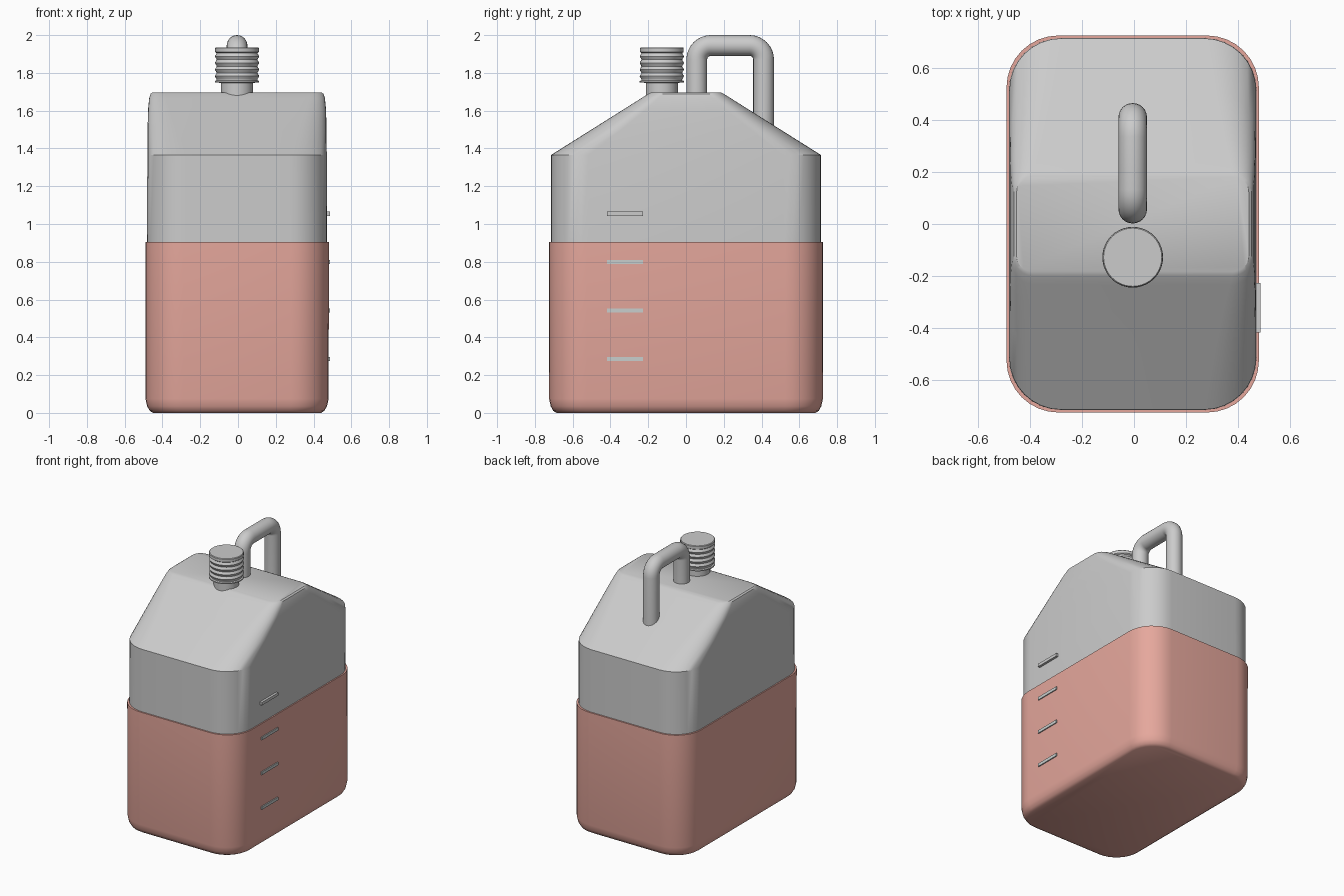
import bpy, bmesh, math
from mathutils import Vector

if "Cube" in bpy.data.objects:
    bpy.data.objects.remove(bpy.data.objects["Cube"])

CX = -0.005  # body centre line


def material(name, rgb):
    m = bpy.data.materials.new(name)
    m.diffuse_color = (*rgb, 1)
    m.use_nodes = True
    m.node_tree.nodes["Principled BSDF"].inputs["Base Color"].default_value = m.diffuse_color
    return m


GREY = material("grey plastic", (0.6, 0.6, 0.6))
PINK = material("pink sleeve", (0.79, 0.39, 0.335))
MARK = material("pale mark", (0.58, 0.62, 0.61))


def finish(bm, name, mat, angle=30):
    bmesh.ops.recalc_face_normals(bm, faces=bm.faces)
    me = bpy.data.meshes.new(name)
    bm.to_mesh(me)
    bm.free()
    me.materials.append(mat)
    ob = bpy.data.objects.new(name, me)
    bpy.context.collection.objects.link(ob)
    bpy.ops.object.select_all(action='DESELECT')
    bpy.context.view_layer.objects.active = ob
    ob.select_set(True)
    bpy.ops.object.shade_smooth_by_angle(angle=math.radians(angle))
    return ob


def rounded_rect(hx, hy, r, z, n=8):
    pts = []
    for q, (sx, sy) in enumerate([(1, 1), (-1, 1), (-1, -1), (1, -1)]):
        for i in range(n + 1):
            a = math.pi / 2 * (q + i / n)
            pts.append(Vector((CX + sx * (hx - r) + r * math.cos(a),
                               sy * (hy - r) + r * math.sin(a), z)))
    return pts


def loft(name, rings, mat, angle=30):
    """Skin a stack of matching closed rings and cap both ends."""
    bm = bmesh.new()
    rows = [[bm.verts.new(p) for p in ring] for ring in rings]
    n = len(rows[0])
    for a, b in zip(rows, rows[1:]):
        for i in range(n):
            j = (i + 1) % n
            bm.faces.new((a[i], a[j], b[j], b[i]))
    bm.faces.new(rows[0])
    bm.faces.new(rows[-1])
    return finish(bm, name, mat, angle)


def circle(r, y, z, n=40):
    return [Vector((CX + r * math.cos(2 * math.pi * i / n),
                    y + r * math.sin(2 * math.pi * i / n), z)) for i in range(n)]


# coloured lower sleeve: hx, hy, corner radius, z
loft("lower_sleeve", [rounded_rect(*p) for p in [
    (0.445, 0.685, 0.17, 0.0), (0.462, 0.703, 0.18, 0.011),
    (0.476, 0.716, 0.19, 0.035), (0.485, 0.725, 0.2, 0.075),
    (0.486, 0.726, 0.2, 0.905)]], PINK, 40)

# grey upper body with sloping shoulders
loft("upper_body", [rounded_rect(*p) for p in [
    (0.477, 0.716, 0.2, 0.85), (0.475, 0.715, 0.2, 1.365),
    (0.474, 0.505, 0.16, 1.497), (0.471, 0.33, 0.12, 1.607),
    (0.465, 0.235, 0.09, 1.667), (0.458, 0.2, 0.075, 1.689),
    (0.447, 0.183, 0.06, 1.697)]], GREY)

# neck and ribbed screw cap
CAP_Y = -0.128
loft("neck", [circle(0.085, CAP_Y, z) for z in (1.6, 1.76)], GREY)
profile = [(0.08, 1.747), (0.117, 1.749), (0.117, 1.757), (0.108, 1.761)]
for i in range(25):
    t = i / 24
    profile.append((0.1125 - 0.0045 * math.cos(2 * math.pi * 4 * t), 1.765 + 0.14 * t))
profile += [(0.116, 1.911), (0.116, 1.931), (0.112, 1.935)]
loft("screw_cap", [circle(r, CAP_Y, z) for r, z in profile], GREY)

# tubular carrying handle swept in the yz plane
Y0, Y1, ZT, R, BEND = 0.057, 0.411, 1.945, 0.055, 0.075
path = [(Y0, 1.66, 0.0)]
for k in range(2):
    cy = Y0 + BEND if k == 0 else Y1 - BEND
    for i in range(9):
        a = math.pi - math.pi / 2 * (k + i / 8)
        path.append((cy + BEND * math.cos(a), ZT - BEND + BEND * math.sin(a),
                     math.pi / 2 * (k + i / 8)))
path.append((Y1, 1.48, math.pi))
tube = []
for y, z, turn in path:
    out = Vector((0, -math.cos(turn), math.sin(turn)))
    tube.append([Vector((CX, y, z)) + Vector((R * math.cos(b), 0, 0)) + out * R * math.sin(b)
                 for b in [2 * math.pi * i / 24 for i in range(24)]])
loft("handle", tube, GREY, 40)

# raised level marks on the right side
for i in range(4):
    bm = bmesh.new()
    bmesh.ops.create_cube(bm, size=1)
    z = 0.285 + 0.2565 * i
    for v in bm.verts:
        v.co = Vector((0.479 + v.co.x * 0.018, -0.322 + v.co.y * 0.19, z + v.co.z * 0.022))
    finish(bm, "level_mark_%d" % (i + 1), MARK if i < 3 else GREY)
